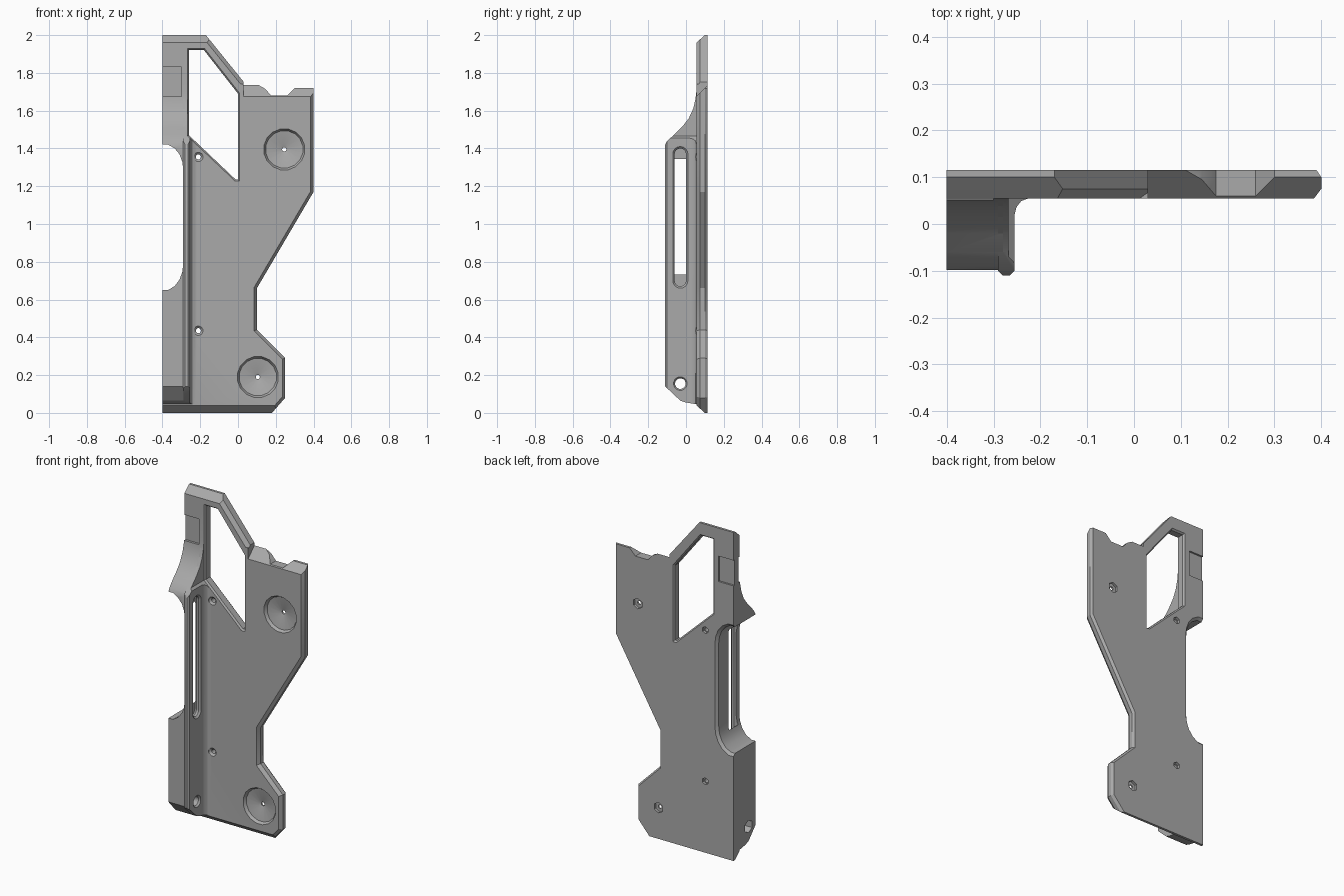
import bpy, bmesh, math
from mathutils import Vector

cube = bpy.data.objects.get("Cube")
if cube:
    bpy.data.objects.remove(cube, do_unlink=True)

grey = bpy.data.materials.new("mid grey")
grey.use_nodes = True
grey.diffuse_color = (0.4, 0.4, 0.4, 1)
grey.node_tree.nodes["Principled BSDF"].inputs["Base Color"].default_value = (0.4, 0.4, 0.4, 1)

AXES = {
    "x": lambda u, v, d: (d, u, v),
    "y": lambda u, v, d: (u, d, v),
    "z": lambda u, v, d: (u, v, d),
}


def inset(points, amounts):
    """Move every edge of a polygon inward by its own amount."""
    n = len(points)
    area = sum(points[i - 1][0] * points[i][1] - points[i][0] * points[i - 1][1] for i in range(n))
    side = 1 if area > 0 else -1
    lines = []
    for i in range(n):
        a, b = Vector(points[i]), Vector(points[(i + 1) % n])
        d = (b - a).normalized()
        lines.append((a + Vector((-d.y, d.x)) * side * amounts[i], d))
    result = []
    for i in range(n):
        (p, d), (q, e) = lines[i - 1], lines[i]
        cross = d.x * e.y - d.y * e.x
        w = q - p
        result.append(q if abs(cross) < 1e-5 else p + d * ((w.x * e.y - w.y * e.x) / cross))
    return result


def prism(name, axis, points, layers):
    """Stack inset copies of a polygon along an axis; layers are (depth, inset)."""
    bm = bmesh.new()
    rings = []
    n = len(points)
    for depth, amount in layers:
        amounts = amount if isinstance(amount, list) else [amount] * n
        rings.append([bm.verts.new(AXES[axis](p[0], p[1], depth)) for p in inset(points, amounts)])
    for lower, upper in zip(rings, rings[1:]):
        for i in range(n):
            j = (i + 1) % n
            bm.faces.new((lower[i], lower[j], upper[j], upper[i]))
    bm.faces.new(rings[0])
    bm.faces.new(rings[-1])
    bmesh.ops.recalc_face_normals(bm, faces=bm.faces)
    mesh = bpy.data.meshes.new(name)
    bm.to_mesh(mesh)
    bm.free()
    mesh.materials.append(grey)
    obj = bpy.data.objects.new(name, mesh)
    bpy.context.collection.objects.link(obj)
    return obj


def combine(target, tool, operation="DIFFERENCE", keep=False):
    mod = target.modifiers.new("combine", "BOOLEAN")
    mod.operation = operation
    mod.solver = "EXACT"
    mod.object = tool
    bpy.context.view_layer.objects.active = target
    bpy.ops.object.modifier_apply(modifier=mod.name)
    if not keep:
        bpy.data.objects.remove(tool, do_unlink=True)


def ring(u, v, radius, sides):
    step = math.tau / sides
    return [(u + radius * math.cos(step * (i + 0.5)), v + radius * math.sin(step * (i + 0.5))) for i in range(sides)]


def box(u0, v0, u1, v1):
    return [(u0, v0), (u1, v0), (u1, v1), (u0, v1)]


# Plate outline in x and z; the letter picks the chamfer of the edge that starts there
outline = [
    (-.4, 0, "t"), (.18, 0, "s"), (.25, .08, "s"), (.25, .29, "s"), (.1, .44, "s"),
    (.1, .66, "s"), (.4, 1.17, "s"), (.4, 1.72, "n"), (.3, 1.72, "n"), (.26, 1.68, "n"),
    (.175, 1.68, "n"), (.145, 1.715, "n"), (.11, 1.735, "n"), (.04, 1.74, "d"),
    (-.17, 2, "t"), (-.4, 2, "n"),
]
chamfers = {"t": (.04, .022, 0, 0), "s": (.015, 0, 0, .01), "d": (.02, 0, 0, 0), "n": (0, 0, 0, 0)}
layers = [(y, [chamfers[p[2]][k] for p in outline]) for k, y in enumerate((.055, .075, .1, .115))]
bracket = prism("mounting_bracket", "y", [p[:2] for p in outline], layers)

# Sloped front of the upper right edge
combine(bracket, prism("slope_cutter", "x", [(.04, 1.66), (.04, 1.8), (.18, 1.8)], [(.03, 0), (.45, 0)]))


# Side profile shared by the flange and the blocks beside it
def side_profile(front):
    return [
        (.08, .03), (.06, .045), (0, .055), (-.03, .065), (front, .14), (front, 1.42),
        (front + .01, 1.44), (-.06, 1.475), (-.02, 1.515), (.015, 1.56), (.038, 1.61),
        (.05, 1.66), (.057, 1.72), (.08, 1.72),
    ]


# Lower block and upper fin, split by the recess with rounded corners
combine(bracket, prism("side_block", "x", side_profile(-.098), [(-.4, 0), (-.28, 0)]), "UNION")
recess = [
    (-.45, .65), (-.37, .65), (-.335, .672), (-.31, .705), (-.295, .745), (-.29, .79),
    (-.29, 1.29), (-.295, 1.33), (-.31, 1.37), (-.335, 1.4), (-.37, 1.42), (-.45, 1.42),
]
combine(bracket, prism("recess_cutter", "y", recess, [(-.2, 0), (.1, 0), (.12, -.02)]))

# Upright flange with a fillet against the plate
section = [
    (-.29, .08), (-.29, -.1), (-.28, -.11), (-.265, -.11), (-.255, -.1), (-.255, .02),
    (-.251, .036), (-.241, .049), (-.222, .056), (-.222, .08),
]
flange = prism("flange", "z", section, [(0, 0), (1.8, 0)])
combine(flange, prism("flange_envelope", "x", side_profile(-.11), [(-.5, 0), (-.1, 0)]), "INTERSECT")
combine(bracket, flange, "UNION")

# Large angled window
window = [(-.26, 1.92), (-.18, 1.92), (0, 1.69), (0, 1.235), (-.012, 1.235), (-.26, 1.47)]
combine(bracket, prism("window_cutter", "y", window,
                       [(-.2, -.008), (.055, -.008), (.065, 0), (.105, 0), (.12, -.012)]))

# Long slot through the flange
half = [math.pi * k / 8 for k in range(9)]
slot = [(-.03 + .03 * math.cos(a), 1.37 + .03 * math.sin(a)) for a in half]
slot += [(-.03 - .03 * math.cos(a), .7 - .03 * math.sin(a)) for a in half]
combine(bracket, prism("slot_cutter", "x", slot, [(-.3, -.015), (-.28, 0), (-.265, 0), (-.25, -.015)]))

# Cross hole with a hexagonal pocket on the outside
combine(bracket, prism("cross_hole_cutter", "x", ring(-.03, .155, .028, 16), [(-.5, 0), (-.265, 0), (-.25, -.012)]))
combine(bracket, prism("nut_pocket_cutter", "x", ring(-.03, .155, .038, 6), [(-.5, 0), (-.33, 0)]))

# Round dished seats with a centre hole and a hexagonal pocket behind
for x, z in ((.245, 1.395), (.105, .19)):
    dish = [(.05, 0), (.055, .002), (.072, .012), (.085, .085), (.09, .099), (.13, .099)]
    combine(bracket, prism("dish_cutter", "y", ring(x, z, .112, 16), dish))
    combine(bracket, prism("hex_cutter", "y", ring(x, z, .032, 6), [(.1, 0), (.13, 0)]))

# Small screw holes, countersunk in front
for z in (1.355, .435):
    combine(bracket, prism("screw_cutter", "y", ring(-.21, z, .025, 12),
                           [(.04, 0), (.055, 0), (.066, .011), (.13, .011)]))
    combine(bracket, prism("screw_hex_cutter", "y", ring(-.21, z, .021, 6), [(.1, 0), (.13, 0)]))

# Shallow rectangular pads on both faces of the upper arm
for y0, y1 in ((.03, .066), (.104, .14)):
    combine(bracket, prism("pad_cutter", "y", box(-.45, 1.675, -.3, 1.83), [(y0, 0), (y1, 0)]))

bpy.ops.object.select_all(action="DESELECT")
bracket.select_set(True)
bpy.context.view_layer.objects.active = bracket
bpy.ops.object.shade_smooth_by_angle(angle=math.radians(28))
